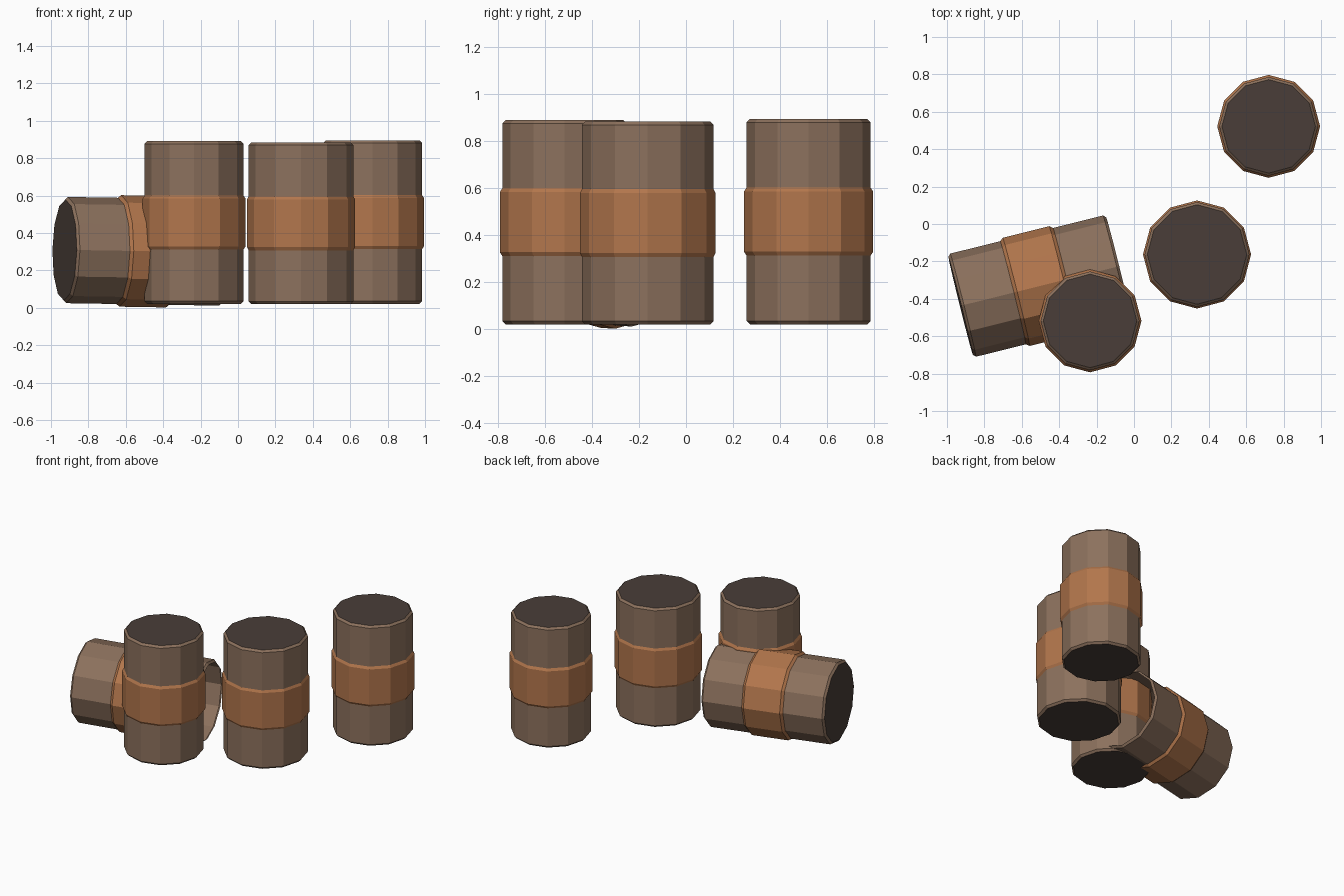
import bpy
import bmesh
from math import cos, sin, pi, radians

SIDES = 12

default = bpy.data.objects.get("Cube")
if default:
    bpy.data.objects.remove(default, do_unlink=True)


def make_material(name, rgb):
    mat = bpy.data.materials.new(name)
    mat.use_nodes = True
    mat.diffuse_color = (*rgb, 1)
    mat.node_tree.nodes["Principled BSDF"].inputs["Base Color"].default_value = (*rgb, 1)
    return mat


BROWN = make_material("weathered brown", (0.262, 0.165, 0.109))
ORANGE = make_material("rust orange", (0.445, 0.181, 0.072))
DARK = make_material("dark lid", (0.067, 0.048, 0.040))


def lathe(name, profile, materials, bottom=False, top=False):
    """Turn a (radius, height) profile round z; lids use the second material."""
    bm = bmesh.new()
    rings = []
    for r, z in profile:
        rings.append([bm.verts.new((r * cos(2 * pi * i / SIDES),
                                    r * sin(2 * pi * i / SIDES), z))
                      for i in range(SIDES)])
    for low, high in zip(rings, rings[1:]):
        for i in range(SIDES):
            j = (i + 1) % SIDES
            bm.faces.new((low[i], low[j], high[j], high[i]))
    if bottom:
        bm.faces.new(rings[0][::-1]).material_index = 1
    if top:
        bm.faces.new(rings[-1]).material_index = 1
    mesh = bpy.data.meshes.new(name)
    bm.to_mesh(mesh)
    bm.free()
    for mat in materials:
        mesh.materials.append(mat)
    obj = bpy.data.objects.new(name, mesh)
    bpy.context.collection.objects.link(obj)
    return obj


def barrel(name, centre, r, band_r, length, rotation=(0, 0, 0), open_top=False):
    h, b, c = length / 2, 0.148, 0.014
    # Drum with chamfered rims and dark lids
    body = lathe(name + "_body",
                 [(r - c, -h), (r, c - h), (r, h - c), (r - c, h)],
                 (BROWN, DARK), bottom=True, top=not open_top)
    # Raised band round the middle
    band = lathe(name + "_band",
                 [(r - 0.002, -b), (band_r, 0.02 - b), (band_r, b - 0.02), (r - 0.002, b)],
                 (ORANGE,))
    for part in (body, band):
        part.location = centre
        part.rotation_euler = rotation


# Standing barrels
barrel("front_barrel", (-0.235, -0.518, 0.456), 0.264, 0.275, 0.87)
barrel("middle_barrel", (0.337, -0.163, 0.452), 0.28, 0.289, 0.864)
barrel("back_barrel", (0.72, 0.522, 0.458), 0.264, 0.275, 0.874)

# Fallen barrel with its lid missing at one end
barrel("fallen_barrel", (-0.505, -0.332, 0.302), 0.284, 0.298, 0.87,
       (0, radians(90.9), radians(14)), open_top=True)
